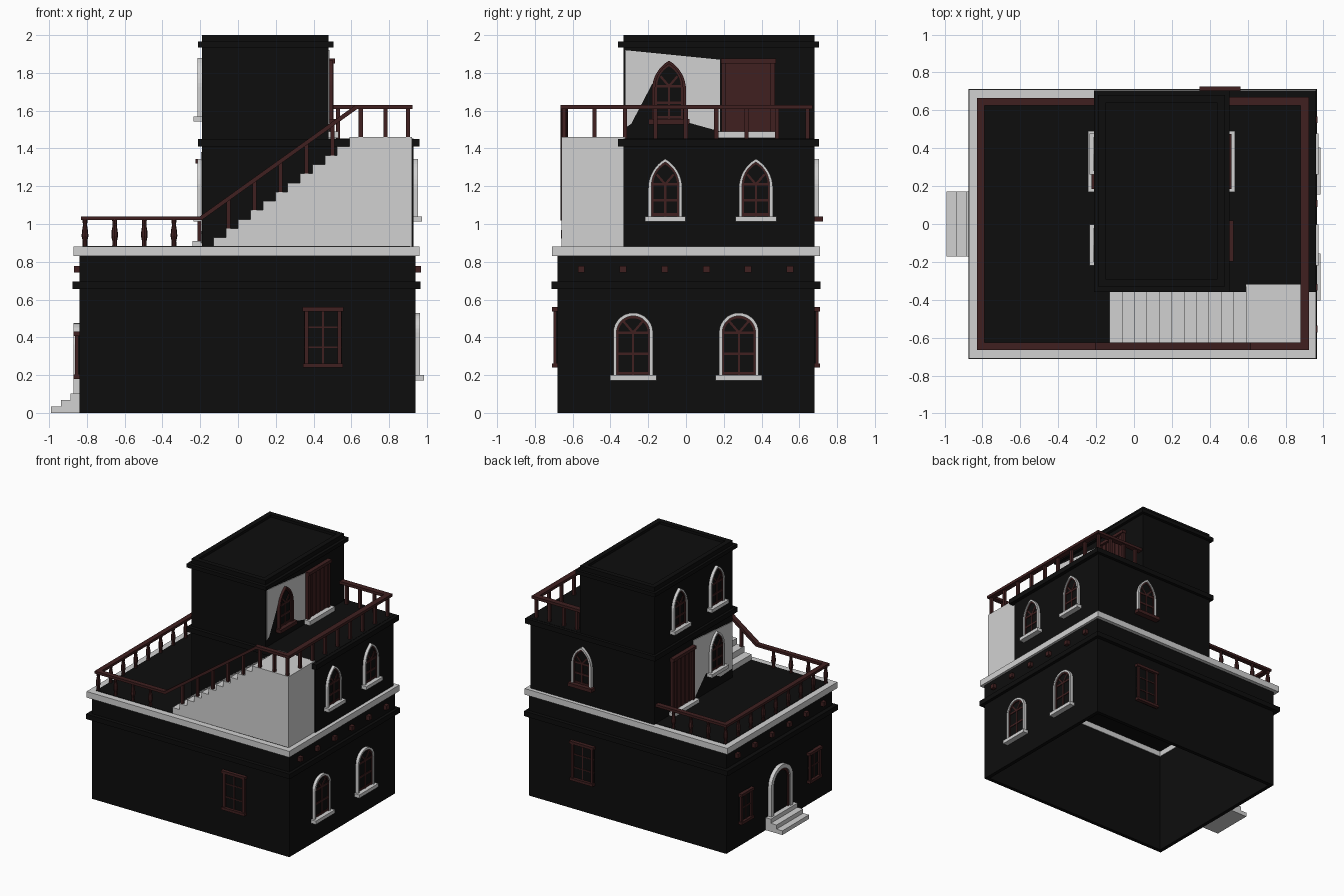
import bpy, bmesh, math
from mathutils import Vector

if "Cube" in bpy.data.objects:
    bpy.data.objects.remove(bpy.data.objects["Cube"], do_unlink=True)


def material(name, rgb):
    m = bpy.data.materials.new(name)
    m.use_nodes = True
    m.diffuse_color = (*rgb, 1)
    m.node_tree.nodes["Principled BSDF"].inputs["Base Color"].default_value = (*rgb, 1)
    return m


BLACK = material("black plaster", (0.004, 0.004, 0.004))
WHITE = material("pale stone", (0.64, 0.64, 0.64))
WOOD = material("dark red wood", (0.05, 0.014, 0.014))

# Wall frames: (u, z, depth) -> world, depth pointing outwards
EAST, WEST, NORTH, SOUTH = 0.94, -0.84, 0.68, -0.68
UP_EAST, UP_WEST, TOWER_EAST, UP_SOUTH = 0.93, -0.19, 0.48, -0.33


def wall(axis, at, sign):
    if axis == "x":
        return lambda u, z, d: Vector((at + sign * d, u, z))
    return lambda u, z, d: Vector((u, at + sign * d, z))


def finish(name, bm, mat):
    bmesh.ops.recalc_face_normals(bm, faces=bm.faces)
    mesh = bpy.data.meshes.new(name)
    bm.to_mesh(mesh)
    bm.free()
    mesh.materials.append(mat)
    ob = bpy.data.objects.new(name, mesh)
    bpy.context.collection.objects.link(ob)
    return ob


def prism(name, pts, d0, d1, to, mat):
    """Outline in (u, z) extruded between two depths of a wall."""
    bm = bmesh.new()
    a = [bm.verts.new(to(u, z, d0)) for u, z in pts]
    b = [bm.verts.new(to(u, z, d1)) for u, z in pts]
    bm.faces.new(a)
    bm.faces.new(b)
    for i in range(len(pts)):
        j = (i + 1) % len(pts)
        bm.faces.new((a[i], a[j], b[j], b[i]))
    return finish(name, bm, mat)


def slab(name, u0, u1, z0, z1, d0, d1, to, mat):
    return prism(name, [(u0, z0), (u1, z0), (u1, z1), (u0, z1)], d0, d1, to, mat)


def box(name, x0, x1, y0, y1, z0, z1, mat):
    return slab(name, x0, x1, z0, z1, y0, y1, wall("y", 0, 1), mat)


def ring(name, x0, x1, y0, y1, z0, z1, t, mat):
    """Rectangular ring of four bars, t thick."""
    box(name + "_front", x0, x1, y0, y0 + t, z0, z1, mat)
    box(name + "_back", x0, x1, y1 - t, y1, z0, z1, mat)
    box(name + "_west", x0, x0 + t, y0 + t, y1 - t, z0, z1, mat)
    box(name + "_east", x1 - t, x1, y0 + t, y1 - t, z0, z1, mat)


def arch(c, w, z0, zt, pointed):
    """Open outline of an arched opening, from left foot to right foot."""
    n = 8
    if pointed:
        half = [(w + 2 * w * math.cos(a), 2 * w * math.sin(a))
                for a in (math.pi * (1 - i / n / 3) for i in range(n + 1))]
    else:
        half = [(-w * math.cos(a), w * math.sin(a))
                for a in (math.pi / 2 * i / n for i in range(n + 1))]
    rise = half[-1][1]
    pts = [(-w, z0 - zt + rise)] + half
    pts += [(-u, z) for u, z in reversed(pts[:-1])]
    return [(c + u, z + zt - rise) for u, z in pts]


def bar(name, p, q, t, d0, d1, to, mat):
    """Straight bar between two points on a wall."""
    n = Vector((p[1] - q[1], q[0] - p[0])).normalized() * t / 2
    p, q = Vector(p), Vector(q)
    return prism(name, [p - n, q - n, q + n, p + n], d0, d1, to, mat)


def arched_window(name, c, w, z0, zt, to, pointed=True, frame=WHITE, sill=WHITE, t=0.017):
    outer, inner = arch(c, w, z0, zt, pointed), arch(c, w - t, z0, zt - t, pointed)
    prism(name + "_frame", outer + inner[::-1], 0, 0.024, to, frame)
    prism(name + "_glass", inner, 0, 0.009, to, BLACK)
    slab(name + "_sill", c - w - 0.018, c + w + 0.018, z0 - 0.028, z0, 0, 0.045, to, sill)
    # wooden lining and glazing bars
    lining = arch(c, w - t - 0.01, z0, zt - t - 0.012, pointed)
    prism(name + "_lining", inner + lining[::-1], 0, 0.016, to, WOOD)
    spring = zt - w * (1.5 if pointed else 1)
    v = w - t
    bar(name + "_mullion", (c, z0), (c, spring), 0.012, 0, 0.014, to, WOOD)
    for z in (z0 + 0.01, (z0 + spring) / 2, spring):
        bar(name + "_crossbar", (c - v, z), (c + v, z), 0.014, 0, 0.014, to, WOOD)
    for s in (-1, 1):
        bar(name + "_ray", (c, spring), (c + s * v * 0.62, spring + v * 0.72), 0.012, 0, 0.014, to, WOOD)


def square_window(name, c, w, z0, z1, to, cols, rows):
    slab(name + "_glass", c - w, c + w, z0, z1, 0, 0.008, to, BLACK)
    for s in (-1, 1):
        bar(name + "_jamb", (c + s * (w - 0.012), z0), (c + s * (w - 0.012), z1), 0.02, 0, 0.022, to, WOOD)
    slab(name + "_lintel", c - w - 0.008, c + w + 0.008, z1 - 0.022, z1, 0, 0.03, to, WOOD)
    slab(name + "_sill", c - w - 0.005, c + w + 0.005, z0, z0 + 0.022, 0, 0.03, to, WOOD)
    for i in range(1, cols):
        u = c - w + 2 * w * i / cols
        bar(name + "_mullion", (u, z0), (u, z1), 0.008, 0, 0.013, to, WOOD)
    for i in range(1, rows):
        z = z0 + (z1 - z0) * i / rows
        bar(name + "_crossbar", (c - w, z), (c + w, z), 0.008, 0, 0.013, to, WOOD)


def plank_door(name, c, w, z0, z1, to):
    slab(name + "_leaf", c - w, c + w, z0, z1, 0, 0.008, to, WOOD)
    for i in range(5):
        u = c - w + 2 * w * (i + 0.5) / 5
        slab(name + "_plank", u - w / 5 + 0.004, u + w / 5 - 0.004, z0, z1, 0, 0.014, to, WOOD)
    for s in (-1, 1):
        bar(name + "_jamb", (c + s * w, z0), (c + s * w, z1), 0.024, 0, 0.025, to, WOOD)
    slab(name + "_lintel", c - w - 0.016, c + w + 0.016, z1 - 0.025, z1, 0, 0.034, to, WOOD)
    slab(name + "_step", c - w - 0.03, c + w + 0.03, z0 - 0.035, z0, 0, 0.052, to, WHITE)


def baluster(name, x, y, z0, z1):
    """Turned post with a slight belly."""
    bm = bmesh.new()
    profile = [(0, 0.013), (0.2, 0.012), (0.4, 0.018), (0.6, 0.016), (0.8, 0.011), (1, 0.013)]
    rows = [[bm.verts.new((x + r * math.cos(k * math.pi / 4), y + r * math.sin(k * math.pi / 4),
                           z0 + h * (z1 - z0))) for k in range(8)] for h, r in profile]
    for a, b in zip(rows, rows[1:]):
        for k in range(8):
            bm.faces.new((a[k], a[k - 1], b[k - 1], b[k]))
    finish(name, bm, WOOD)


# Ground floor shell, open underneath, with its bands
ring("ground_wall", WEST, EAST, SOUTH, NORTH, 0, 0.84, 0.03, BLACK)
ring("ground_cornice", -0.875, 0.965, -0.712, 0.712, 0.655, 0.695, 0.05, BLACK)
ring("terrace_edge", -0.87, 0.96, -0.71, 0.71, 0.83, 0.88, 0.065, WHITE)
box("terrace_floor", -0.82, 0.91, -0.66, 0.66, 0.874, 0.883, BLACK)

# Upper storey and tower
box("upper_storey", UP_WEST, UP_EAST, UP_SOUTH, NORTH, 0.875, 1.452, BLACK)
box("upper_cornice", -0.212, 0.96, -0.36, 0.705, 1.41, 1.45, BLACK)
box("tower", UP_WEST, TOWER_EAST, UP_SOUTH, NORTH, 1.44, 1.98, BLACK)
ring("tower_parapet", UP_WEST, TOWER_EAST, UP_SOUTH, NORTH, 1.98, 2.0, 0.04, BLACK)
box("tower_cornice", -0.212, 0.505, -0.36, 0.705, 1.935, 1.965, BLACK)

# Stair block with landing
RUN, RISE, STEPS = 0.0655, 0.0483, 12
steps = [(-0.13, 0.88)]
for i in range(STEPS):
    steps += [(-0.13 + i * RUN, 0.88 + (i + 1) * RISE), (-0.13 + (i + 1) * RUN, 0.88 + (i + 1) * RISE)]
steps[-1] = (0.92, 0.88 + STEPS * RISE)
prism("staircase", steps + [(0.92, 0.88)], -0.66, -0.32, wall("y", 0, 1), WHITE)

east, west = wall("x", EAST, 1), wall("x", WEST, -1)
up_east, up_west = wall("x", UP_EAST, 1), wall("x", UP_WEST, -1)
tower_east = wall("x", TOWER_EAST, 1)

# Beam ends below the terrace
for i in range(6):
    y = -0.555 + i * 0.221
    for side in (east, west):
        slab("beam_end", y - 0.018, y + 0.018, 0.742, 0.778, 0, 0.028, side, WOOD)

# Bare plaster patches
prism("tower_patch", [(-0.32, 1.92), (0.18, 1.87), (0.18, 1.49), (0, 1.54), (-0.1, 1.8),
                      (-0.18, 1.74), (-0.29, 1.53), (-0.32, 1.51)], 0, 0.005, tower_east, WHITE)
prism("upper_patch", [(0.18, 1.38), (-0.32, 1.34), (-0.32, 0.96), (-0.17, 0.95),
                      (0.02, 1.05), (0.18, 0.89)], 0, 0.005, up_west, WHITE)

# Windows
for y in (-0.28, 0.28):
    arched_window("ground_arched_window", y, 0.105, 0.2, 0.53, east, pointed=False)
for y in (-0.11, 0.37):
    arched_window("upper_window", y, 0.09, 1.04, 1.345, up_east)
    arched_window("tower_west_window", y, 0.09, 1.57, 1.88, up_west)
arched_window("upper_west_window", -0.11, 0.09, 1.04, 1.345, up_west)
arched_window("tower_east_window", -0.09, 0.09, 1.555, 1.865, tower_east, frame=WOOD, sill=WOOD)
arched_window("upper_back_window", 0.455, 0.09, 1.04, 1.345, wall("y", NORTH, 1), sill=WOOD)
for at, sign in ((SOUTH, -1), (NORTH, 1)):
    square_window("ground_square_window", 0.45, 0.1, 0.24, 0.56, wall("y", at, sign), 2, 3)
for y in (-0.44, 0.44):
    square_window("entrance_side_window", y, 0.075, 0.18, 0.43, west, 2, 2)

# Doors
plank_door("tower_door", 0.33, 0.13, 1.49, 1.875, tower_east)
plank_door("upper_door", 0.33, 0.13, 0.91, 1.345, up_west)
outer, inner = arch(0, 0.14, 0.1, 0.475, False), arch(0, 0.108, 0.1, 0.443, False)
lining = arch(0, 0.09, 0.1, 0.425, False)
prism("entrance_frame", outer + inner[::-1], 0, 0.03, west, WHITE)
prism("entrance_lining", inner + lining[::-1], 0, 0.018, west, WOOD)
prism("entrance_leaf", lining, 0, 0.008, west, BLACK)
for i in range(3):
    slab("entrance_step", -0.172, 0.172, i * 0.034, (i + 1) * 0.034, 0, 0.15 - i * 0.052, west, WHITE)

# Lower railing
LOW, HIGH = (0.88, 1.02, 1.04), (1.45, 1.608, 1.63)
box("terrace_rail_west", -0.83, -0.79, -0.665, 0.665, *LOW[1:], WOOD)
for y in (-0.645, 0.645):
    box("terrace_rail", -0.79, -0.19, y - 0.02, y + 0.02, *LOW[1:], WOOD)
    for i in range(4):
        baluster("terrace_baluster", -0.81 + i * 0.157, y, *LOW[:2])
for i in range(1, 8):
    baluster("terrace_baluster", -0.81, -0.645 + i * 0.161, *LOW[:2])

# Sloping stair rail
front = wall("y", 0, 1)
bar("stair_rail", (-0.2, 1.028), (0.625, 1.618), 0.022, -0.665, -0.625, front, WOOD)
for i in range(5):
    x = -0.05 + i * 0.1375
    box("stair_post", x - 0.01, x + 0.01, -0.655, -0.635, 0.88 + (x + 0.13) * 0.72, 1.03 + (x + 0.19) * 0.715, WOOD)

# Upper railing
box("landing_rail", 0.615, 0.925, -0.665, -0.625, *HIGH[1:], WOOD)
box("roof_rail_east", 0.88, 0.925, -0.625, 0.625, *HIGH[1:], WOOD)
box("roof_rail_back", 0.48, 0.925, 0.625, 0.67, *HIGH[1:], WOOD)
posts = [(0.9, -0.645 + i * 0.161) for i in range(9)]
posts += [(x, y) for x in (0.65, 0.78) for y in (-0.645, 0.645)] + [(0.53, 0.645)]
for x, y in posts:
    box("roof_post", x - 0.011, x + 0.011, y - 0.011, y + 0.011, *HIGH[:2], WOOD)
